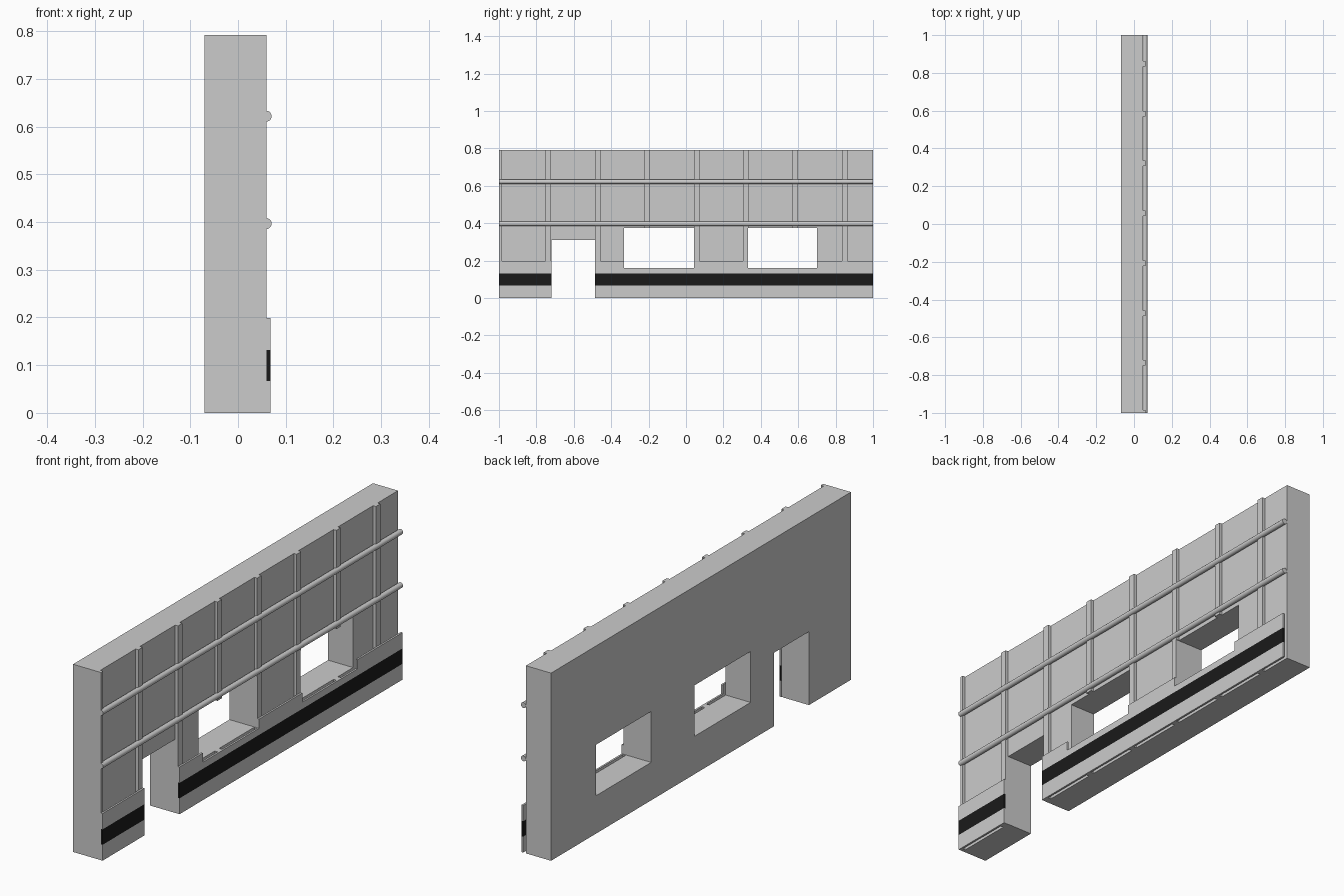
import bpy, math

if "Cube" in bpy.data.objects:
    bpy.data.objects.remove(bpy.data.objects["Cube"])

HEIGHT = 0.792
BACK, PANEL, RIB, PLATE = -0.07, 0.047, 0.06, 0.068


def box(name, x, y, z):
    verts = [(a, b, c) for a in x for b in y for c in z]
    faces = [(0, 1, 3, 2), (4, 6, 7, 5), (0, 4, 5, 1),
             (2, 3, 7, 6), (0, 2, 6, 4), (1, 5, 7, 3)]
    mesh = bpy.data.meshes.new(name)
    mesh.from_pydata(verts, [], faces)
    obj = bpy.data.objects.new(name, mesh)
    bpy.context.collection.objects.link(obj)
    return obj


# Openings: one doorway and two windows, as (y range, z range)
openings = [((-0.72, -0.487), (-0.1, 0.31)),
            ((-0.331, 0.043), (0.16, 0.375)),
            ((0.332, 0.70), (0.16, 0.375))]
cutters = []
for i, (y, z) in enumerate(openings):
    c = box(f"opening_cutter_{i}", (-0.3, 0.3), y, z)
    c.hide_render = True
    cutters.append((c, y, z))


def cut(obj, y, z):
    bpy.context.view_layer.objects.active = obj
    for c, cy, cz in cutters:
        # only cut where the part really overlaps the opening
        if (y[0] < cy[1] - 1e-4 and y[1] > cy[0] + 1e-4
                and z[0] < cz[1] - 1e-4 and z[1] > cz[0] + 1e-4):
            mod = obj.modifiers.new("opening", 'BOOLEAN')
            mod.operation = 'DIFFERENCE'
            mod.solver = 'EXACT'
            mod.object = c
            bpy.ops.object.modifier_apply(modifier=mod.name)
    return obj


def cut_box(name, x, y, z):
    return cut(box(name, x, y, z), y, z)


# Main wall slab
cut_box("wall", (BACK, PANEL), (-1, 1), (0, HEIGHT))

# Vertical ribs standing on the front face
for i in range(8):
    y0 = -1.014 + 0.264 * i
    cut_box(f"rib_{i}", (PANEL, RIB), (max(-1, y0), y0 + 0.029), (0, HEIGHT))

# Skirting plate in three bands, the middle one black
black = bpy.data.materials.new("black_stripe")
black.diffuse_color = (0.01, 0.01, 0.01, 1)
black.use_nodes = True
black.node_tree.nodes["Principled BSDF"].inputs["Base Color"].default_value = black.diffuse_color
cut_box("skirting_lower", (RIB, PLATE), (-1, 1), (0, 0.067))
stripe = cut_box("skirting_stripe", (RIB, PLATE), (-1, 1), (0.067, 0.132))
stripe.data.materials.clear()
stripe.data.materials.append(black)
cut_box("skirting_upper", (RIB, PLATE), (-1, 1), (0.132, 0.199))

# Horizontal pipes
for i, z in enumerate((0.397, 0.622)):
    bpy.ops.mesh.primitive_cylinder_add(vertices=20, radius=0.0115, depth=2,
                                        location=(0.059, 0, z),
                                        rotation=(math.pi / 2, 0, 0))
    bpy.context.object.name = f"pipe_{i}"
    bpy.ops.object.shade_smooth_by_angle()

for c, _, _ in cutters:
    bpy.data.objects.remove(c, do_unlink=True)
